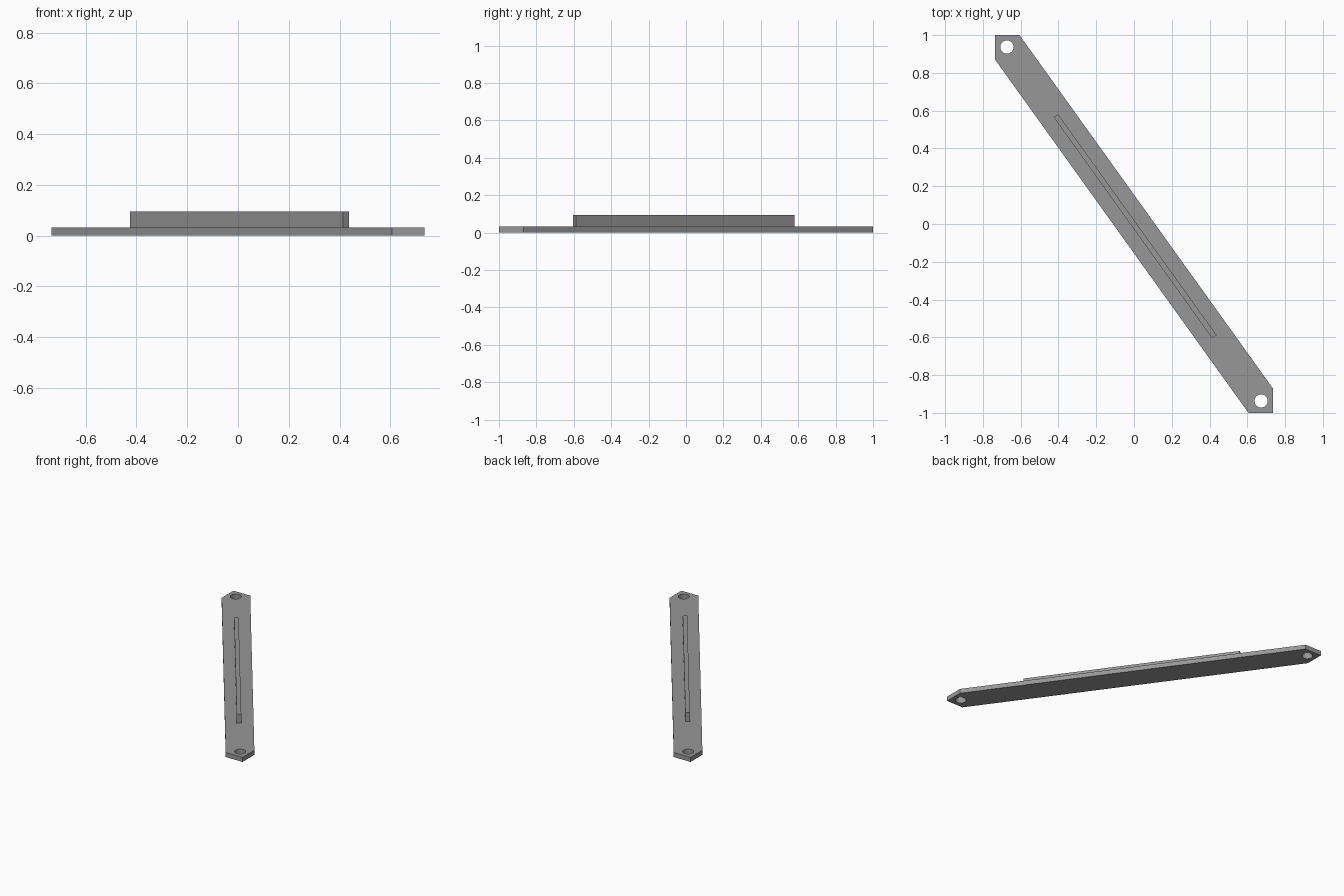
import bpy
import bmesh
import math

if "Cube" in bpy.data.objects:
    bpy.data.objects.remove(bpy.data.objects["Cube"], do_unlink=True)

grey = bpy.data.materials.new("mid grey")
grey.use_nodes = True
colour = (0.31, 0.31, 0.31, 1)
grey.diffuse_color = colour
grey.node_tree.nodes["Principled BSDF"].inputs["Base Color"].default_value = colour


def prism(name, outline, bottom, top):
    """Extrude a flat outline between two heights."""
    bm = bmesh.new()
    face = bm.faces.new([bm.verts.new((x, y, bottom)) for x, y in outline])
    new = bmesh.ops.extrude_face_region(bm, geom=[face])["geom"]
    bmesh.ops.translate(bm, vec=(0, 0, top - bottom),
                        verts=[v for v in new if isinstance(v, bmesh.types.BMVert)])
    bmesh.ops.recalc_face_normals(bm, faces=bm.faces)
    mesh = bpy.data.meshes.new(name)
    bm.to_mesh(mesh)
    bm.free()
    mesh.materials.append(grey)
    obj = bpy.data.objects.new(name, mesh)
    bpy.context.collection.objects.link(obj)
    return obj


def circle(cx, cy, radius, sides=48):
    angles = [2 * math.pi * i / sides for i in range(sides)]
    return [(cx + radius * math.cos(a), cy + radius * math.sin(a)) for a in angles]


# Diagonal strap with clipped square ends, symmetric under a half turn
half = [(-0.735, 0.87), (-0.735, 1.0), (-0.606, 1.0)]
strap = prism("strap_plate", half + [(-x, -y) for x, y in half], 0, 0.032)

# Bolt hole through each end
for side in (-1, 1):
    cutter = prism("hole_cutter", circle(0.673 * side, -0.937 * side, 0.035), -0.1, 0.2)
    cutter.hide_render = True
    cut = strap.modifiers.new("bolt_hole", "BOOLEAN")
    cut.operation = "DIFFERENCE"
    cut.solver = "EXACT"
    cut.object = cutter
    bpy.context.view_layer.objects.active = strap
    bpy.ops.object.modifier_apply(modifier=cut.name)
    bpy.data.objects.remove(cutter, do_unlink=True)

# Smooth hole walls, crisp plate edges
strap.select_set(True)
bpy.ops.object.shade_smooth_by_angle(angle=math.radians(30))

# Thin upright rib along the middle of the strap
prism("stiffening_rib",
      [(-0.425, 0.565), (-0.402, 0.581), (0.437, -0.588), (0.414, -0.605)],
      0.032, 0.095)
